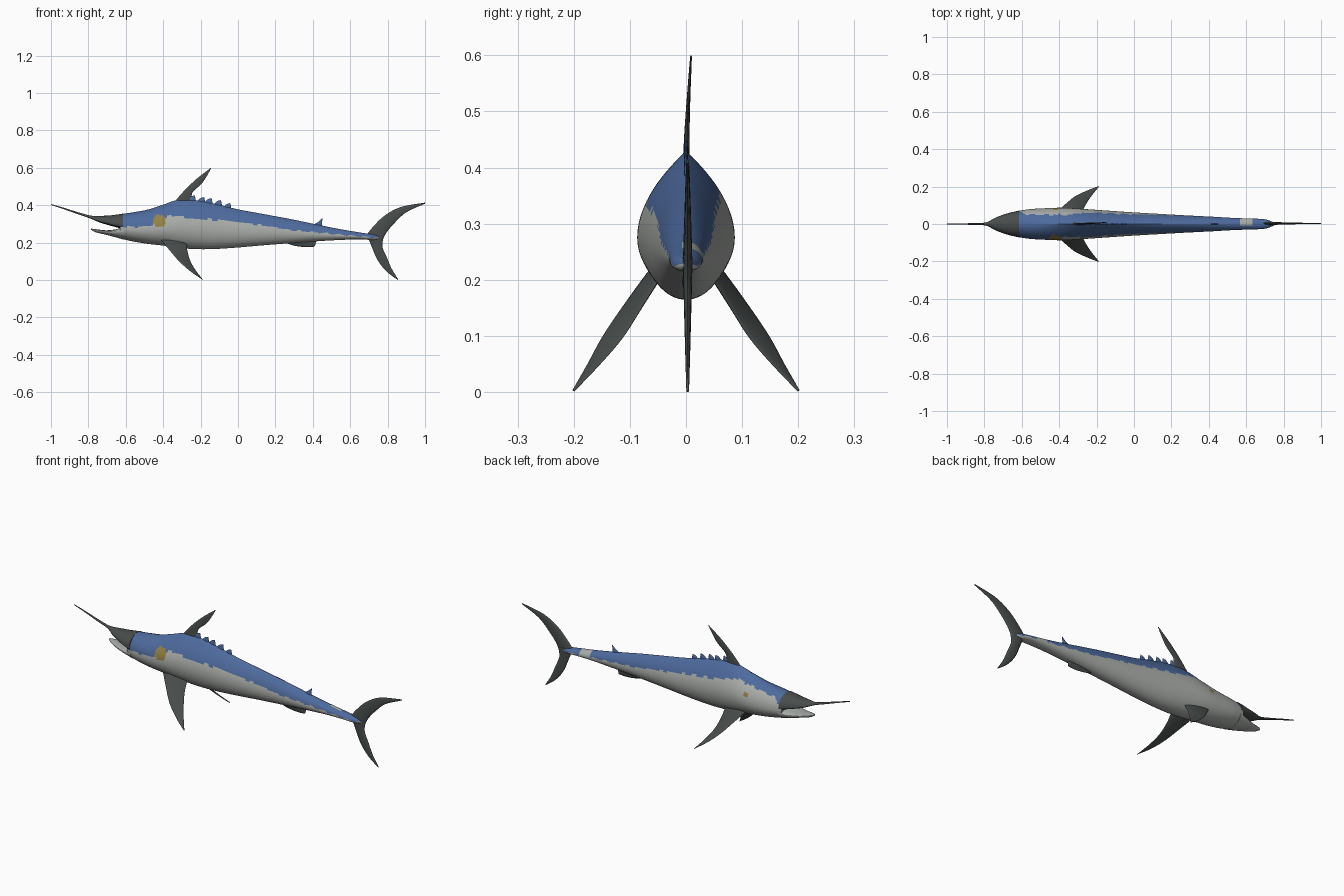
import bpy, bmesh, math
from mathutils import Vector


def material(name, rgb):
    m = bpy.data.materials.new(name)
    m.diffuse_color = (*rgb, 1)
    return m


BLUE = material("blue_back", (0.075, 0.145, 0.34))
PALE = material("pale_belly", (0.40, 0.42, 0.40))
DARK = material("dark_grey", (0.065, 0.075, 0.073))
GOLD = material("gold_eye", (0.30, 0.22, 0.06))


def smooth(pts, t):
    """Point on a smooth curve through pts, t in 0..1."""
    n = len(pts) - 1
    i = min(int(t * n), n - 1)
    u = t * n - i
    p = [pts[max(0, min(n, i + k))] for k in (-1, 0, 1, 2)]
    return [0.5 * (2 * b + (c - a) * u + (2 * a - 5 * b + 4 * c - d) * u * u
                   + (3 * b - a - 3 * c + d) * u ** 3) for a, b, c, d in zip(*p)]


def lerp_table(table, x):
    for (x0, a), (x1, b) in zip(table, table[1:]):
        if x <= x1:
            return a + (b - a) * max(0, (x - x0) / (x1 - x0))
    return table[-1][1]


def skin(name, rings, mats, rule=None, angle=50):
    """Join closed rings of points into a capped tube."""
    bm = bmesh.new()
    loops = [[bm.verts.new(p) for p in r] for r in rings]
    n = len(loops[0])
    for a, b in zip(loops, loops[1:]):
        for j in range(n):
            k = (j + 1) % n
            bm.faces.new((a[j], a[k], b[k], b[j]))
    bm.faces.new(loops[0][::-1])
    bm.faces.new(loops[-1])
    bmesh.ops.remove_doubles(bm, verts=bm.verts, dist=0.00005)
    bmesh.ops.recalc_face_normals(bm, faces=bm.faces)
    if rule:
        for f in bm.faces:
            f.material_index = rule(f.calc_center_median())
    me = bpy.data.meshes.new(name)
    bm.to_mesh(me)
    bm.free()
    for m in mats:
        me.materials.append(m)
    ob = bpy.data.objects.new(name, me)
    bpy.context.collection.objects.link(ob)
    bpy.ops.object.select_all(action='DESELECT')
    ob.select_set(True)
    bpy.context.view_layer.objects.active = ob
    bpy.ops.object.shade_smooth_by_angle(angle=math.radians(angle))
    return ob


def hull(name, stations, steps, sides, mid, mats, rule=None):
    """Loft egg sections; station = x, top, bottom, half width, ridge sharpness."""
    rings = []
    for i in range(steps + 1):
        x, top, bot, w, p = smooth(stations, i / steps)
        zc = bot + (top - bot) * mid
        ring = []
        for j in range(sides):
            a = 2 * math.pi * j / sides
            c, s = math.cos(a), math.sin(a)
            y = math.copysign(abs(c) ** (p if s > 0 else 1), c) * w
            ring.append((x, y, zc + s * ((top - zc) if s > 0 else (zc - bot))))
        rings.append(ring)
    return skin(name, rings, mats, rule)


def fin(name, lead, trail, thick, normal, mat, steps=20, chord=8):
    """Thin lens-section fin between a leading and a trailing edge."""
    n = Vector(normal).normalized()
    rings = []
    for i in range(steps + 1):
        t = i / steps
        a, b = Vector(smooth(lead, t)), Vector(smooth(trail, t))
        h = thick * (1 - 0.75 * t)
        ring = []
        for j in range(2 * chord):
            ang = math.pi * j / chord
            s = 0.5 - 0.5 * math.cos(ang)
            ring.append(a.lerp(b, s) + n * h * math.sin(ang))
        rings.append(ring)
    return skin(name, rings, [mat])


def flat(pts):
    return [(x, 0.003, z) for x, z in pts]


# Body with painted back, belly, eyes and tail patch
BORDER = [(-0.63, 0.285), (-0.5, 0.285), (-0.43, 0.30), (-0.37, 0.345),
          (-0.3, 0.335), (0, 0.312), (0.3, 0.265), (0.5, 0.247), (0.75, 0.225)]
FAR_BORDER = [(-0.63, 0.29), (-0.58, 0.335), (-0.45, 0.355), (-0.34, 0.375),
              (-0.25, 0.35), (0, 0.312), (0.3, 0.265), (0.5, 0.247), (0.75, 0.225)]


def paint(c):
    r = math.hypot(c.x + 0.42, c.z - 0.315)
    if r < (0.034 if c.y < 0 else 0.013):
        return 3
    z = c.z + 0.003 * math.sin(c.x * 90)
    if z < lerp_table(FAR_BORDER if c.y > 0 else BORDER, c.x):
        return 1
    if c.x < -0.615:
        return 2
    if 0.57 < c.x < 0.63 and c.y > -0.008:
        return 1
    return 0


hull("body", [
    (-0.63, 0.352, 0.222, 0.068, 1.0), (-0.56, 0.362, 0.206, 0.079, 1.1),
    (-0.48, 0.377, 0.193, 0.084, 1.3), (-0.40, 0.403, 0.184, 0.087, 1.7),
    (-0.32, 0.428, 0.172, 0.084, 2.0), (-0.22, 0.426, 0.165, 0.077, 2.0),
    (-0.12, 0.407, 0.166, 0.070, 1.9), (0.0, 0.378, 0.174, 0.062, 1.7),
    (0.14, 0.352, 0.186, 0.054, 1.5), (0.28, 0.326, 0.197, 0.046, 1.4),
    (0.42, 0.297, 0.207, 0.039, 1.3), (0.54, 0.273, 0.214, 0.032, 1.1),
    (0.64, 0.256, 0.217, 0.029, 1.0), (0.70, 0.247, 0.215, 0.025, 1.0),
    (0.735, 0.241, 0.215, 0.014, 1.0), (0.755, 0.232, 0.222, 0.004, 1.0)],
    180, 72, 0.42, [BLUE, PALE, DARK, GOLD], paint)

# Upper jaw with the long bill
hull("upper_jaw_and_bill", [
    (-1.0, 0.406, 0.402, 0.002, 1), (-0.93, 0.386, 0.378, 0.003, 1),
    (-0.86, 0.364, 0.353, 0.005, 1), (-0.79, 0.345, 0.329, 0.009, 1),
    (-0.74, 0.343, 0.308, 0.034, 1), (-0.68, 0.346, 0.290, 0.056, 1),
    (-0.615, 0.355, 0.272, 0.0715, 1)], 48, 32, 0.2, [DARK])

# Lower jaw
hull("lower_jaw", [
    (-0.785, 0.275, 0.268, 0.006, 1), (-0.76, 0.272, 0.255, 0.022, 1),
    (-0.71, 0.266, 0.243, 0.042, 1), (-0.66, 0.270, 0.230, 0.058, 1),
    (-0.61, 0.284, 0.216, 0.071, 1)], 30, 32, 0.75, [PALE])

# Tall dorsal fin
fin("dorsal_fin",
    [(-0.35, 0, 0.405), (-0.29, 0.002, 0.475), (-0.22, 0.005, 0.542), (-0.145, 0.009, 0.60)],
    [(-0.24, 0, 0.41), (-0.245, 0.002, 0.465), (-0.19, 0.005, 0.52), (-0.143, 0.009, 0.597)],
    0.006, (0, 1, 0), DARK)

# Row of short spines behind the dorsal fin
for i, (x, top) in enumerate([(-0.285, 0.447), (-0.23, 0.452), (-0.18, 0.443),
                              (-0.14, 0.437), (-0.09, 0.427), (-0.04, 0.411)]):
    fin(f"dorsal_spine_{i + 1}",
        [(x - 0.055, 0, top - 0.045), (x - 0.025, 0, top - 0.008), (x - 0.002, 0, top)],
        [(x + 0.008, 0, top - 0.045), (x + 0.002, 0, top - 0.015), (x, 0, top - 0.003)],
        0.005, (0, 1, 0), BLUE, 8, 4)

# Small second dorsal fin
fin("second_dorsal_fin",
    [(0.39, 0, 0.29), (0.425, 0, 0.308), (0.45, 0, 0.33)],
    [(0.455, 0, 0.275), (0.449, 0, 0.30), (0.452, 0, 0.328)],
    0.005, (0, 1, 0), BLUE, 8, 4)

# Anal fin
fin("anal_fin",
    [(0.22, 0, 0.215), (0.29, 0, 0.186), (0.36, 0, 0.176), (0.405, 0, 0.178)],
    [(0.38, 0, 0.225), (0.41, 0, 0.222), (0.416, 0, 0.205), (0.412, 0, 0.183)],
    0.010, (0, 1, 0), DARK, 12, 6)

# Pair of pectoral fins
for name, s in (("pectoral_fin_near", -1), ("pectoral_fin_far", 1)):
    lead = [(-0.41, 0.068, 0.212), (-0.365, 0.108, 0.158), (-0.315, 0.148, 0.10),
            (-0.255, 0.177, 0.047), (-0.19, 0.202, 0.003)]
    trail = [(-0.275, 0.045, 0.205), (-0.27, 0.078, 0.152), (-0.253, 0.112, 0.098),
             (-0.225, 0.153, 0.05), (-0.188, 0.199, 0.002)]
    fin(name, [(x, s * y, z) for x, y, z in lead], [(x, s * y, z) for x, y, z in trail],
        0.007, (0.25, s * 0.6, 0.7), DARK)

# Crescent tail in two lobes
fin("tail_upper_lobe",
    flat([(0.68, 0.232), (0.725, 0.288), (0.785, 0.345), (0.87, 0.390), (1.0, 0.414)]),
    flat([(0.768, 0.205), (0.795, 0.255), (0.84, 0.308), (0.90, 0.362), (0.999, 0.408)]),
    0.009, (0, 1, 0), DARK, 28)
fin("tail_lower_lobe",
    flat([(0.688, 0.245), (0.716, 0.175), (0.747, 0.105), (0.795, 0.045), (0.855, 0.0)]),
    flat([(0.78, 0.235), (0.772, 0.18), (0.796, 0.12), (0.822, 0.06), (0.857, 0.003)]),
    0.009, (0, 1, 0), DARK, 28)
